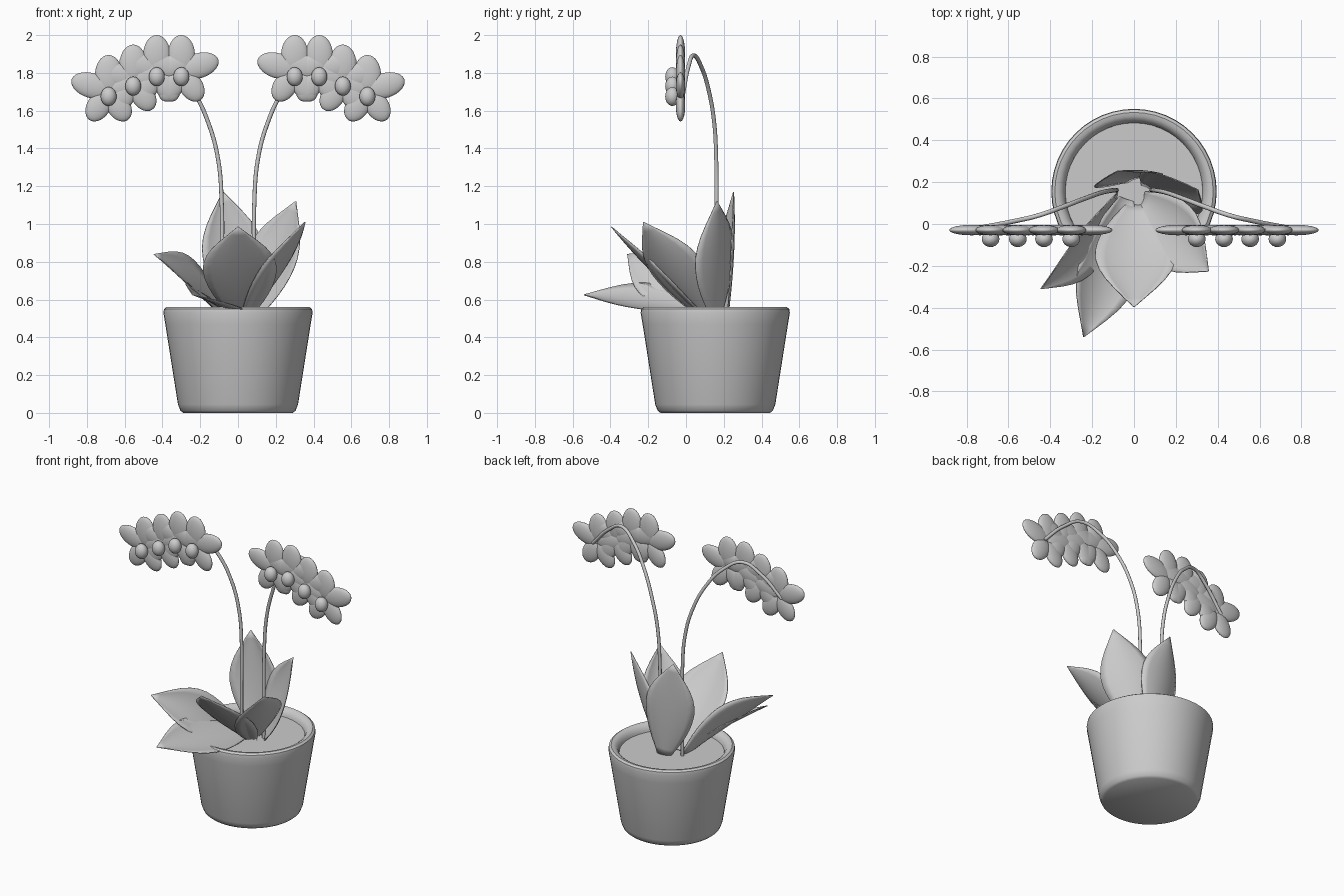
import bpy, bmesh
from math import sin, cos, pi, radians
from mathutils import Vector, Matrix

if "Cube" in bpy.data.objects:
    bpy.data.objects.remove(bpy.data.objects["Cube"])

POT = Vector((0, 0.155, 0))


def make_object(name, bm, angle=40):
    bmesh.ops.recalc_face_normals(bm, faces=bm.faces)
    me = bpy.data.meshes.new(name)
    bm.to_mesh(me)
    bm.free()
    ob = bpy.data.objects.new(name, me)
    bpy.context.collection.objects.link(ob)
    bpy.ops.object.select_all(action='DESELECT')
    ob.select_set(True)
    bpy.context.view_layer.objects.active = ob
    bpy.ops.object.shade_smooth_by_angle(angle=radians(angle))
    return ob


def lathe(name, profile, n=48):
    bm = bmesh.new()
    verts = [bm.verts.new(POT + Vector((r, 0, z))) for r, z in profile]
    edges = [bm.edges.new(p) for p in zip(verts, verts[1:])]
    bmesh.ops.spin(bm, geom=verts + edges, cent=POT, axis=(0, 0, 1),
                   angle=2 * pi, steps=n, use_duplicate=False)
    bmesh.ops.remove_doubles(bm, verts=bm.verts, dist=1e-4)
    return make_object(name, bm)


# Pot with rounded rim, and the soil disc inside
lathe("pot", [(0, 0), (0.29, 0), (0.305, 0.012), (0.318, 0.045), (0.385, 0.47),
              (0.395, 0.53), (0.392, 0.55), (0.378, 0.56), (0.36, 0.557),
              (0.342, 0.545), (0.33, 0.52), (0.325, 0.49)])
lathe("soil", [(0, 0.51), (0.328, 0.51)])


# Cupped, pointed leaf swept from base to tip; side is its width direction
def leaf(name, base, tip, side, half, bow=0.02, cup=0.04):
    base, tip, side = Vector(base), Vector(tip), Vector(side)
    axis = tip - base
    u = axis.normalized()
    side = (side - u * side.dot(u)).normalized()
    normal = u.cross(side)
    widths = [0.25, 0.43, 0.61, 0.76, 0.88, 0.96, 1.0, 0.98, 0.89, 0.73, 0.51, 0.26, 0.01]
    rows, cols = len(widths), 9
    bm = bmesh.new()
    grid = []
    for i, w in enumerate(widths):
        t = i / (rows - 1)
        c = base + axis * t - normal * bow * 4 * t * (1 - t)
        row = []
        for j in range(cols):
            s = 2 * j / (cols - 1) - 1
            row.append(bm.verts.new(c + side * half * w * s + normal * cup * w * s * s))
        grid.append(row)
    for a, b in zip(grid, grid[1:]):
        for j in range(cols - 1):
            bm.faces.new((a[j], a[j + 1], b[j + 1], b[j]))
    ob = make_object(name, bm)
    mod = ob.modifiers.new("thickness", 'SOLIDIFY')
    mod.thickness = 0.005
    mod.offset = 0


leaf("leaf_front", (0.02, 0.10, 0.50), (0, -0.395, 0.985), (1, 0, 0), 0.195, 0.02)
leaf("leaf_low_front", (-0.04, 0.12, 0.52), (-0.24, -0.54, 0.625), (0.9, -0.2, -0.42), 0.16, -0.01)
leaf("leaf_left", (-0.08, 0.13, 0.50), (-0.445, -0.31, 0.84), (0.17, -0.67, -0.68), 0.145, -0.03)
leaf("leaf_right", (0.04, 0.12, 0.50), (0.355, -0.225, 1.01), (0.5, 0.8, 0.2), 0.16, 0.02)
leaf("leaf_back", (0.02, 0.22, 0.50), (-0.08, 0.252, 1.17), (-1, -0.2, -0.1), 0.165, 0.01)
leaf("leaf_back_right", (0.07, 0.17, 0.50), (0.305, 0.163, 1.12), (-0.12, 0.1, 0.045), 0.165, 0.02)


# Ellipsoid rotated in the front plane
def ellipsoid(bm, centre, radii, angle=0.0):
    m = (Matrix.Translation(centre) @ Matrix.Rotation(-angle, 4, 'Y')
         @ Matrix.Diagonal((*radii, 1)))
    bmesh.ops.create_uvsphere(bm, u_segments=24, v_segments=14, radius=1, matrix=m)


# Petals: (direction, offset, half length, half width)
PETALS = [(90, 0.085, 0.105, 0.072), (17, 0.095, 0.11, 0.066), (163, 0.095, 0.11, 0.066),
          (-57, 0.095, 0.09, 0.062), (-123, 0.095, 0.09, 0.062)]
FLOWERS = [(0.30, 1.78), (0.43, 1.78), (0.555, 1.73), (0.685, 1.675)]
STEM = [(0.085, 0.16, 0.50), (0.085, 0.16, 0.80), (0.086, 0.162, 1.10), (0.105, 0.16, 1.34),
        (0.155, 0.15, 1.53), (0.235, 0.122, 1.70), (0.34, 0.082, 1.83), (0.46, 0.04, 1.893),
        (0.58, 0.012, 1.83), (0.72, -0.015, 1.69)]

for s, label in ((-1, "left"), (1, "right")):
    # Arching stem
    cu = bpy.data.curves.new("stem_" + label, 'CURVE')
    cu.dimensions = '3D'
    cu.bevel_depth = 0.011
    cu.bevel_resolution = 3
    cu.use_fill_caps = True
    sp = cu.splines.new('BEZIER')
    sp.bezier_points.add(len(STEM) - 1)
    for p, (x, y, z) in zip(sp.bezier_points, STEM):
        p.co = (s * x, y, z)
        p.handle_left_type = p.handle_right_type = 'AUTO'
    bpy.context.collection.objects.link(bpy.data.objects.new("stem_" + label, cu))

    # Row of flowers, each with five petals and a centre
    for i, (x, z) in enumerate(FLOWERS):
        bm = bmesh.new()
        for deg, off, length, width in PETALS:
            a = radians(deg)
            c = (s * x + off * cos(a), -0.029, z + 0.03 + off * sin(a))
            ellipsoid(bm, c, (length, 0.025, width), a)
        make_object(f"petals_{label}_{i + 1}", bm, 60)
        bm = bmesh.new()
        ellipsoid(bm, (s * x, -0.072, z), (0.042, 0.038, 0.05))
        make_object(f"flower_centre_{label}_{i + 1}", bm, 60)
